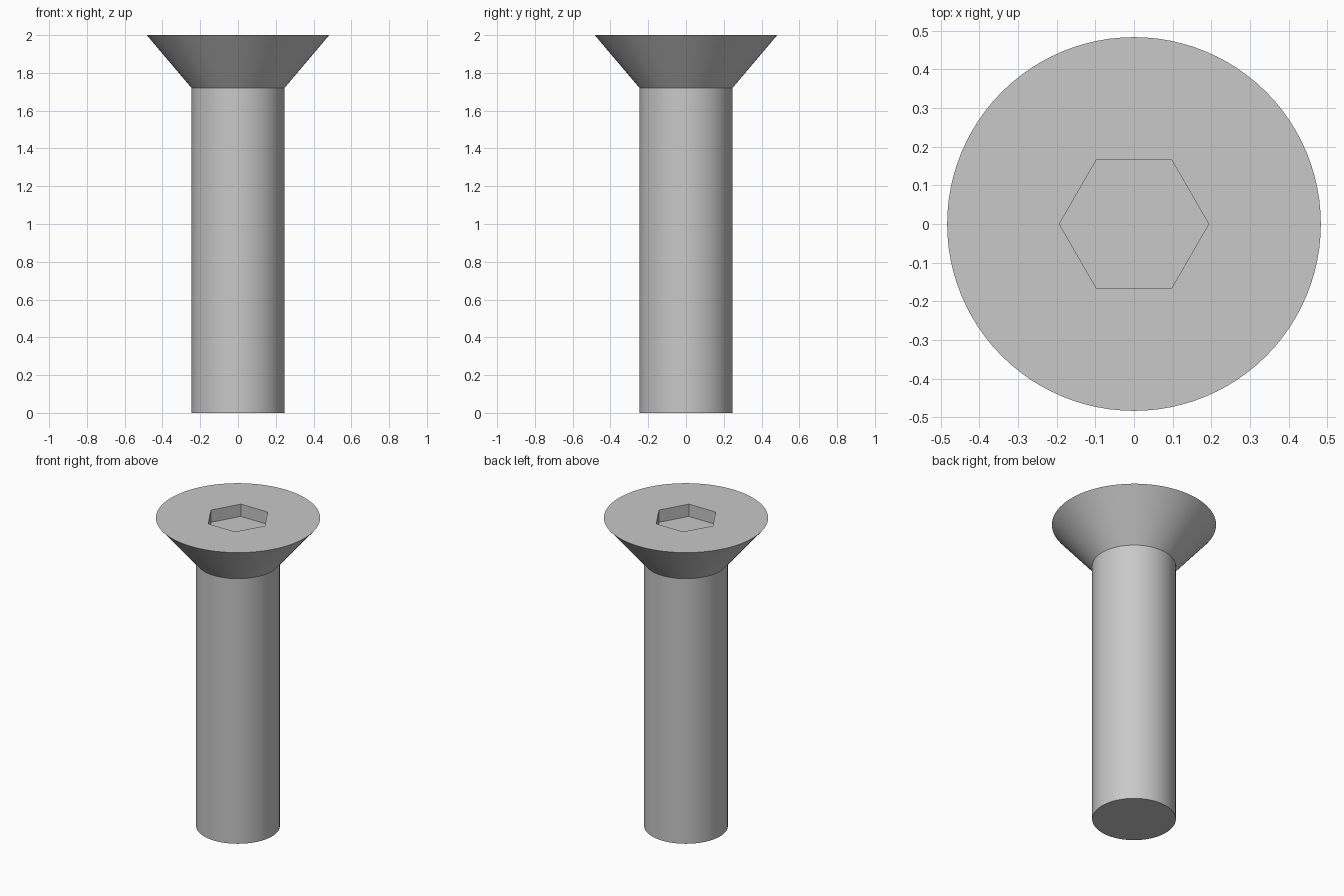
import bpy
import bmesh
from math import cos, sin, tau, radians

cube = bpy.data.objects.get("Cube")
if cube:
    bpy.data.objects.remove(cube, do_unlink=True)

SIDES = 96
SHAFT_R, HEAD_R, SOCKET_R = 0.246, 0.483, 0.193
HEAD_BASE, TOP, SOCKET_DEPTH = 1.72, 2.0, 0.08

# One plain steel colour
steel = bpy.data.materials.new("steel grey")
steel.use_nodes = True
grey = (0.58, 0.58, 0.58, 1)
steel.diffuse_color = grey
steel.node_tree.nodes["Principled BSDF"].inputs["Base Color"].default_value = grey


def ring(bm, sides, radius, z):
    """Closed loop of vertices with its edges."""
    verts = [bm.verts.new((radius * cos(tau * i / sides), radius * sin(tau * i / sides), z))
             for i in range(sides)]
    edges = [bm.edges.new((verts[i - 1], verts[i])) for i in range(sides)]
    return verts, edges


def wall(bm, lower, upper):
    """Quads joining two rings of equal count."""
    a, b = lower[0], upper[0]
    for i in range(len(a)):
        bm.faces.new((a[i - 1], a[i], b[i], b[i - 1]))


bm = bmesh.new()

# Shaft and countersunk head
foot = ring(bm, SIDES, SHAFT_R, 0)
neck = ring(bm, SIDES, SHAFT_R, HEAD_BASE)
rim = ring(bm, SIDES, HEAD_R, TOP)
bm.faces.new(foot[0])
wall(bm, foot, neck)
wall(bm, neck, rim)

# Hexagonal socket sunk into the flat top
mouth = ring(bm, 6, SOCKET_R, TOP)
floor = ring(bm, 6, SOCKET_R, TOP - SOCKET_DEPTH)
wall(bm, floor, mouth)
bm.faces.new(floor[0])
bmesh.ops.triangle_fill(bm, edges=rim[1] + mouth[1], use_beauty=True, normal=(0, 0, 1))

bmesh.ops.recalc_face_normals(bm, faces=bm.faces)
mesh = bpy.data.meshes.new("countersunk_screw")
bm.to_mesh(mesh)
bm.free()
mesh.materials.append(steel)

screw = bpy.data.objects.new("countersunk_screw", mesh)
bpy.context.collection.objects.link(screw)

# Smooth round sides, crisp rims and socket
bpy.ops.object.select_all(action="DESELECT")
screw.select_set(True)
bpy.context.view_layer.objects.active = screw
bpy.ops.object.shade_smooth_by_angle(angle=radians(30))
